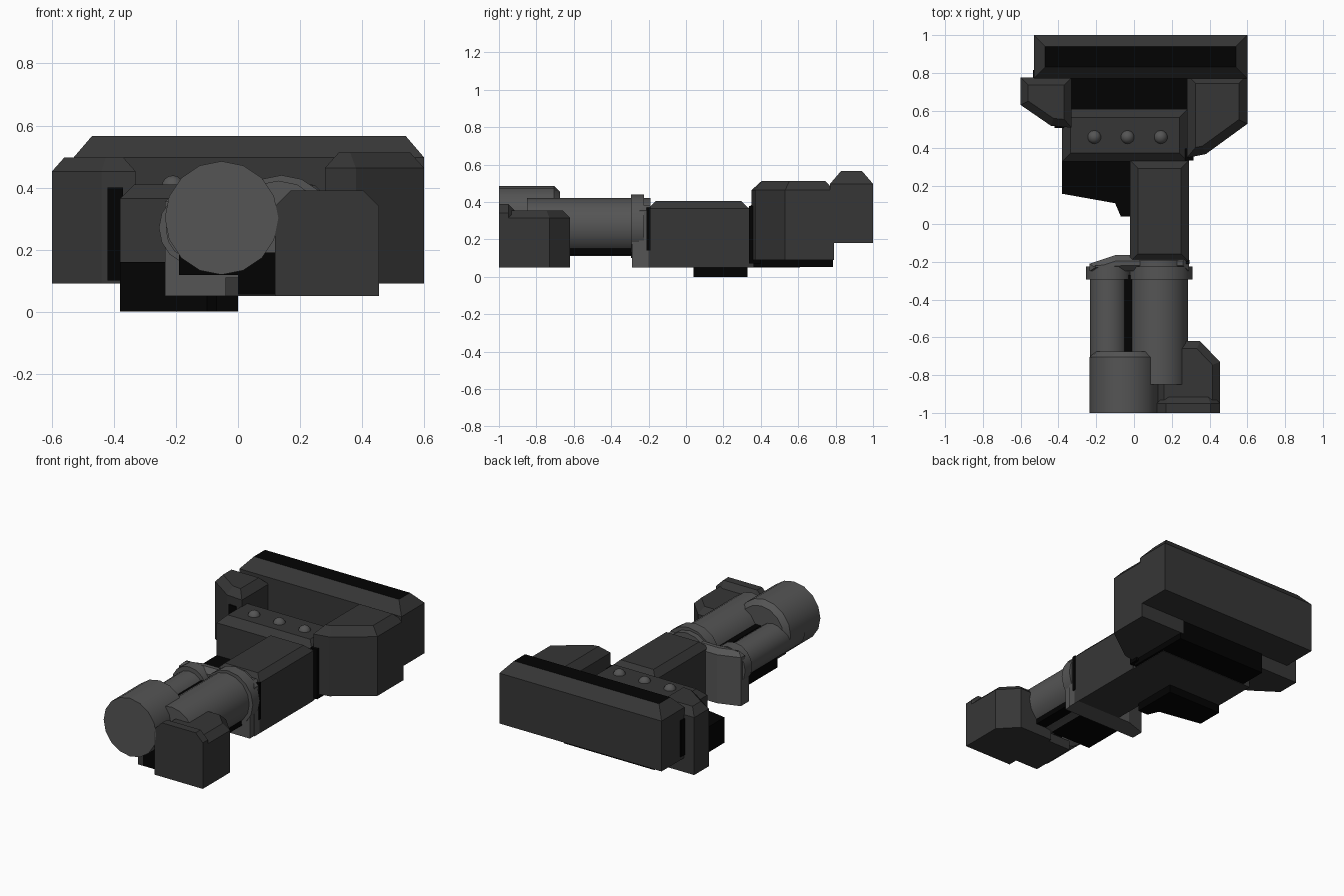
import bpy, bmesh, math
from mathutils import Vector

if "Cube" in bpy.data.objects:
    bpy.data.objects.remove(bpy.data.objects["Cube"])


def material(name, v):
    m = bpy.data.materials.new(name)
    m.diffuse_color = (v, v, v, 1)
    m.use_nodes = True
    m.node_tree.nodes["Principled BSDF"].inputs["Base Color"].default_value = m.diffuse_color
    return m


DARK = material("dark_grey", 0.037)
LIGHT = material("mid_grey", 0.09)
BLACK = material("black", 0.0008)


def finish(name, bm, mats, smooth=False):
    bmesh.ops.recalc_face_normals(bm, faces=bm.faces)
    me = bpy.data.meshes.new(name)
    bm.to_mesh(me)
    bm.free()
    for m in mats:
        me.materials.append(m)
    ob = bpy.data.objects.new(name, me)
    bpy.context.collection.objects.link(ob)
    if smooth:
        bpy.ops.object.select_all(action='DESELECT')
        ob.select_set(True)
        bpy.context.view_layer.objects.active = ob
        bpy.ops.object.shade_smooth_by_angle(angle=math.radians(32))
    return ob


def inset(pts, d):
    """Move every edge of a counter-clockwise outline inwards by d."""
    out = []
    for i, p in enumerate(pts):
        p = Vector(p)
        a = (p - Vector(pts[i - 1])).normalized()
        b = (Vector(pts[(i + 1) % len(pts)]) - p).normalized()
        na, nb = Vector((-a.y, a.x)), Vector((-b.y, b.x))
        out.append(p + (na + nb) * d / (1 + na.dot(nb)))
    return out


def loft(name, loops, mats, smooth=False):
    """Skin a stack of equal-length 3D loops and cap both ends."""
    bm = bmesh.new()
    rings = [[bm.verts.new(p) for p in loop] for loop in loops]
    n = len(rings[0])
    for r, s in zip(rings, rings[1:]):
        for i in range(n):
            j = (i + 1) % n
            bm.faces.new((r[i], r[j], s[j], s[i]))
    bm.faces.new(rings[0])
    cap = bm.faces.new(rings[-1])
    if len(mats) > 1:
        cap.material_index = 1
    return finish(name, bm, mats, smooth)


def block(name, plan, z0, z1, mats, bevel=0.0, drop=None):
    """Upright prism with a chamfered top."""
    drop = bevel if drop is None else drop
    loops = [[(x, y, z0) for x, y in plan], [(x, y, z1 - drop) for x, y in plan]]
    if bevel:
        loops.append([(x, y, z1) for x, y in inset(plan, bevel)])
    return loft(name, loops, mats)


def rect(x0, x1, y0, y1):
    return [(x0, y0), (x1, y0), (x1, y1), (x0, y1)]


def tube(name, x, z, r, y0, y1, n=16, bevel=0.0):
    """Cylinder along y, with optional chamfer at the rear end."""
    def ring(y, rad):
        return [(x + rad * math.cos(2 * math.pi * i / n), y,
                 z + rad * math.sin(2 * math.pi * i / n)) for i in range(n)]
    loops = [ring(y0, r), ring(y1 - bevel, r)]
    if bevel:
        loops.append(ring(y1, r - bevel))
    return loft(name, loops, [LIGHT], True)


# Rear crossbar with a black top
block("rear_crossbar", rect(-0.53, 0.60, 0.77, 1.0), 0.18, 0.567, [DARK, BLACK], 0.06, 0.07)

# Side wings in front of the crossbar
block("left_wing", [(-0.60, 0.63), (-0.44, 0.52), (-0.33, 0.51), (-0.33, 0.775), (-0.60, 0.775)],
      0.09, 0.497, [DARK], 0.04, 0.045)
block("right_wing", [(0.28, 0.35), (0.38, 0.37), (0.60, 0.53), (0.60, 0.79), (0.28, 0.79)],
      0.09, 0.513, [DARK], 0.045, 0.05)

# Black core between console and crossbar
block("inner_core", rect(-0.33, 0.30, 0.36, 0.785), 0.053, 0.20, [BLACK])

# Black seams where the wings, body and crossbar meet
block("left_wing_seam", rect(-0.42, -0.37, 0.507, 0.60), 0.10, 0.40, [BLACK])
block("right_wing_seam", rect(0.27, 0.315, 0.337, 0.40), 0.07, 0.38, [BLACK])
block("crossbar_end_seam", rect(-0.535, -0.50, 0.77, 0.815), 0.20, 0.43, [BLACK])
block("collar_seam", rect(0.0, 0.295, -0.212, -0.19), 0.14, 0.37, [BLACK])

# Console with three round studs
block("console", rect(-0.38, 0.285, 0.33, 0.61), 0.05, 0.41, [DARK], 0.045)
for i in range(3):
    bm = bmesh.new()
    bmesh.ops.create_uvsphere(bm, u_segments=14, v_segments=8, radius=0.037)
    for v in bm.verts:
        v.co += Vector((-0.21 + 0.176 * i, 0.46, 0.402))
    finish(f"stud_{i + 1}", bm, [LIGHT], True)

# Main body and low black side plate
block("main_body", rect(-0.02, 0.29, -0.20, 0.335), 0.05, 0.406, [DARK], 0.04)
block("low_side_plate", [(-0.38, 0.16), (-0.10, 0.11), (-0.07, 0.04), (0.0, 0.04),
                         (0.0, 0.33), (-0.38, 0.33)], 0.0, 0.16, [BLACK])

# Twin tubes and the large front cylinder
tube("large_tube", 0.13, 0.267, 0.155, -0.85, -0.19)
tube("small_tube", -0.133, 0.265, 0.10, -0.85, -0.22)
tube("front_cylinder", -0.053, 0.302, 0.183, -1.0, -0.675, 16, 0.03)

# Black filler under and between the tubes
block("tube_filler", rect(-0.19, 0.23, -0.64, -0.28), 0.118, 0.19, [BLACK])
block("tube_web", rect(-0.05, 0.0, -0.68, -0.27), 0.15, 0.33, [BLACK])

# Collar: two rings on a lower plate, with a tapered rear plate
tube("large_collar_ring", 0.14, 0.27, 0.17, -0.295, -0.225)
tube("small_collar_ring", -0.133, 0.27, 0.122, -0.295, -0.225)
block("collar_plate", rect(-0.235, 0.285, -0.29, -0.225), 0.05, 0.30, [LIGHT])
block("collar_rear_plate", [(-0.235, -0.25), (0.29, -0.25), (0.29, -0.165), (-0.10, -0.165),
                            (-0.235, -0.21)], 0.05, 0.385, [LIGHT], 0.03)

# Front right housing with a raised front lip
block("front_housing", [(0.12, -0.99), (0.455, -0.99), (0.455, -0.73), (0.35, -0.62), (0.12, -0.62)],
      0.05, 0.355, [DARK], 0.04)
lip = [(0.12, 0.05), (0.455, 0.05), (0.455, 0.34), (0.405, 0.39), (0.17, 0.39), (0.12, 0.34)]
loft("front_lip", [[(x, -1.0, z) for x, z in lip], [(x, -0.95, z) for x, z in lip],
                   [(x, -0.91, z) for x, z in inset(lip, 0.04)]], [DARK])

# Small plate under the front cylinder, with a black corner fill
block("under_plate", rect(-0.04, 0.14, -0.94, -0.64), 0.05, 0.11, [DARK])
block("under_plate_fill", rect(0.0, 0.14, -0.945, -0.66), 0.055, 0.19, [BLACK])
